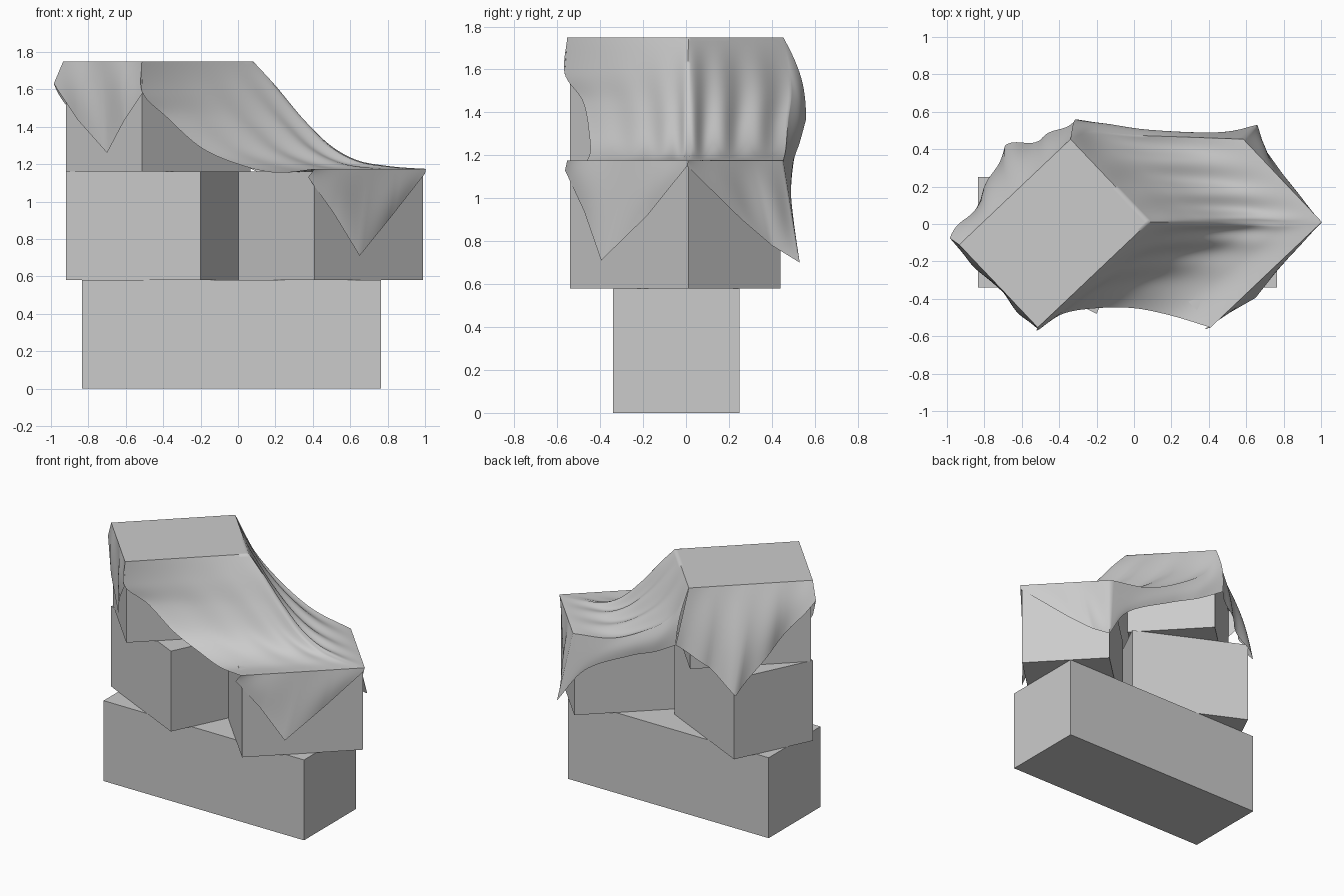
import bpy, bmesh
from math import sin, cos, pi, radians
from mathutils import Vector as V

if "Cube" in bpy.data.objects:
    bpy.data.objects.remove(bpy.data.objects["Cube"])

BX, BY, BZ = 0.80, 0.59, 0.58
TURN = radians(43.5)
N = 44


def box(name, x, y, z, angle=0.0):
    bpy.ops.mesh.primitive_cube_add(size=1, location=(x, y, z + BZ / 2), rotation=(0, 0, angle))
    ob = bpy.context.object
    ob.name = name
    ob.scale = (BX, BY, BZ)
    return ob


def corner(cx, cy, z, a, b, grow=0.01):
    """Corner of a turned box, pushed out slightly so the cloth clears it."""
    p, q = a * (BX / 2 + grow), b * (BY / 2 + grow)
    c, s = cos(TURN), sin(TURN)
    return V((cx + p * c - q * s, cy + p * s + q * c, z))


def at(pts, t, smooth):
    """Point on a polyline or Catmull-Rom curve, t in 0..1."""
    n = len(pts) - 1
    i = min(int(t * n), n - 1)
    f = t * n - i
    b, c = pts[i], pts[i + 1]
    if not smooth or n == 1:
        return b.lerp(c, f)
    a = pts[i - 1] if i else b * 2 - c
    d = pts[i + 2] if i + 2 <= n else c * 2 - b
    return 0.5 * (2 * b + (c - a) * f + (2 * a - 5 * b + 4 * c - d) * f ** 2
                  + (3 * b - a - 3 * c + d) * f ** 3)


def drape(bm, top, hem, fold=None, smooth_hem=True):
    """Sheet between two curves, with an optional fold offset."""
    rows = []
    for j in range(N + 1):
        d = j / N
        row = []
        for i in range(N + 1):
            s = i / N
            p = at(top, s, True).lerp(at(hem, s, smooth_hem), d)
            if fold:
                p = p + fold(s, d)
            row.append(bm.verts.new(p))
        rows.append(row)
    for r0, r1 in zip(rows, rows[1:]):
        for i in range(N):
            bm.faces.new((r0[i], r0[i + 1], r1[i + 1], r1[i]))


def pts(*coords):
    return [V(c) for c in coords]


# stacked boxes
box("bottom_box_left", -0.435, -0.045, 0)
box("bottom_box_right", 0.365, -0.045, 0)
box("middle_box_left", -0.432, -0.04, BZ, radians(-25.8))
box("middle_box_right", 0.497, -0.05, BZ, TURN)
box("top_box", -0.427, -0.05, 2 * BZ, TURN)

# cloth anchor corners on the top box and on the right middle box
UP = (-0.427, -0.05, 1.75)
LO = (0.497, -0.05, 1.175)
L, F, P, K = (corner(*UP, a, b) for a, b in ((-1, 1), (-1, -1), (1, -1), (1, 1)))
G, R, H = (corner(*LO, a, b) for a, b in ((-1, -1), (1, -1), (1, 1)))

ridge = [P] + pts((0.20, 0.01, 1.62), (0.35, 0.01, 1.44), (0.50, 0.01, 1.29),
                  (0.65, 0.01, 1.21), (0.82, 0.005, 1.185)) + [R]
front = [F] + pts((-0.51, -0.565, 1.58), (-0.38, -0.48, 1.45), (-0.2, -0.45, 1.29),
                  (0.0, -0.45, 1.20), (0.2, -0.49, 1.155)) + [G]
shoulder = [K] + pts((-0.22, 0.49, 1.52), (0.0, 0.475, 1.36), (0.27, 0.465, 1.23)) + [H]
back_hem = pts((-0.31, 0.56, 1.37), (-0.12, 0.53, 1.26), (0.10, 0.50, 1.16),
               (0.46, 0.49, 0.96), (0.66, 0.53, 0.70))
left_tip = V((-0.985, -0.075, 1.63))
right_tip = V((1.0, 0.005, 1.15))

bm = bmesh.new()
# flat part on the top box
drape(bm, [L, K], [F, P])
# sloping sheets either side of the ridge, with pleats fanning from the top corner
drape(bm, ridge, front,
      lambda s, d: V((0.4, -0.3, 1)) * 0.009 * sin(7 * pi * d ** 0.7) * sin(pi * s) ** 2 * (1 - d))
drape(bm, ridge, shoulder,
      lambda s, d: V((0.5, 0.3, 1)) * 0.012 * sin(6 * pi * d ** 0.8) * sin(pi * s) ** 1.5)
# back hem hanging below the shoulder line
drape(bm, shoulder, back_hem,
      lambda s, d: V((0, 1, 0)) * 0.03 * sin(pi * d) * (1 - s))
# triangular corner flaps
drape(bm, [L, F], [left_tip, V((-0.86, -0.22, 1.44)), V((-0.70, -0.365, 1.26)),
                   V((-0.61, -0.48, 1.43)), V((-0.51, -0.565, 1.58))],
      lambda s, d: V((-1, -1, 0)) * 0.005 * (1 - cos(4 * pi * s)) * sin(pi * d), smooth_hem=False)
drape(bm, [G, R], [G + V((-0.035, -0.01, -0.045)), V((0.51, -0.475, 0.94)), V((0.65, -0.395, 0.71)),
                   V((0.82, -0.18, 0.92)), right_tip],
      lambda s, d: V((1, -1, 0)) * 0.003 * (1 - cos(4 * pi * s)) * sin(pi * d), smooth_hem=False)
drape(bm, [R, H], [right_tip, V((0.80, 0.26, 0.90)), V((0.70, 0.40, 0.78)), V((0.66, 0.53, 0.70))],
      lambda s, d: V((1, 0.9, 0)) * 0.008 * (1 - cos(4 * pi * s)) * sin(pi * d) * s, smooth_hem=False)
drape(bm, [L, K], [left_tip, V((-0.82, 0.13, 1.36)), V((-0.69, 0.42, 1.05)),
                   V((-0.50, 0.45, 1.22)), back_hem[0]],
      lambda s, d: V((-0.7, 0.7, 0)) * (0.03 * sin(pi * s) * sin(pi * d)
                                        + 0.012 * d * sin(8 * pi * s)), smooth_hem=False)
bmesh.ops.remove_doubles(bm, verts=bm.verts, dist=0.0008)
bmesh.ops.recalc_face_normals(bm, faces=bm.faces)

me = bpy.data.meshes.new("draped_cloth")
bm.to_mesh(me)
bm.free()
cloth = bpy.data.objects.new("draped_cloth", me)
bpy.context.collection.objects.link(cloth)
bpy.ops.object.select_all(action='DESELECT')
cloth.select_set(True)
bpy.context.view_layer.objects.active = cloth
bpy.ops.object.shade_smooth_by_angle(angle=radians(60))
